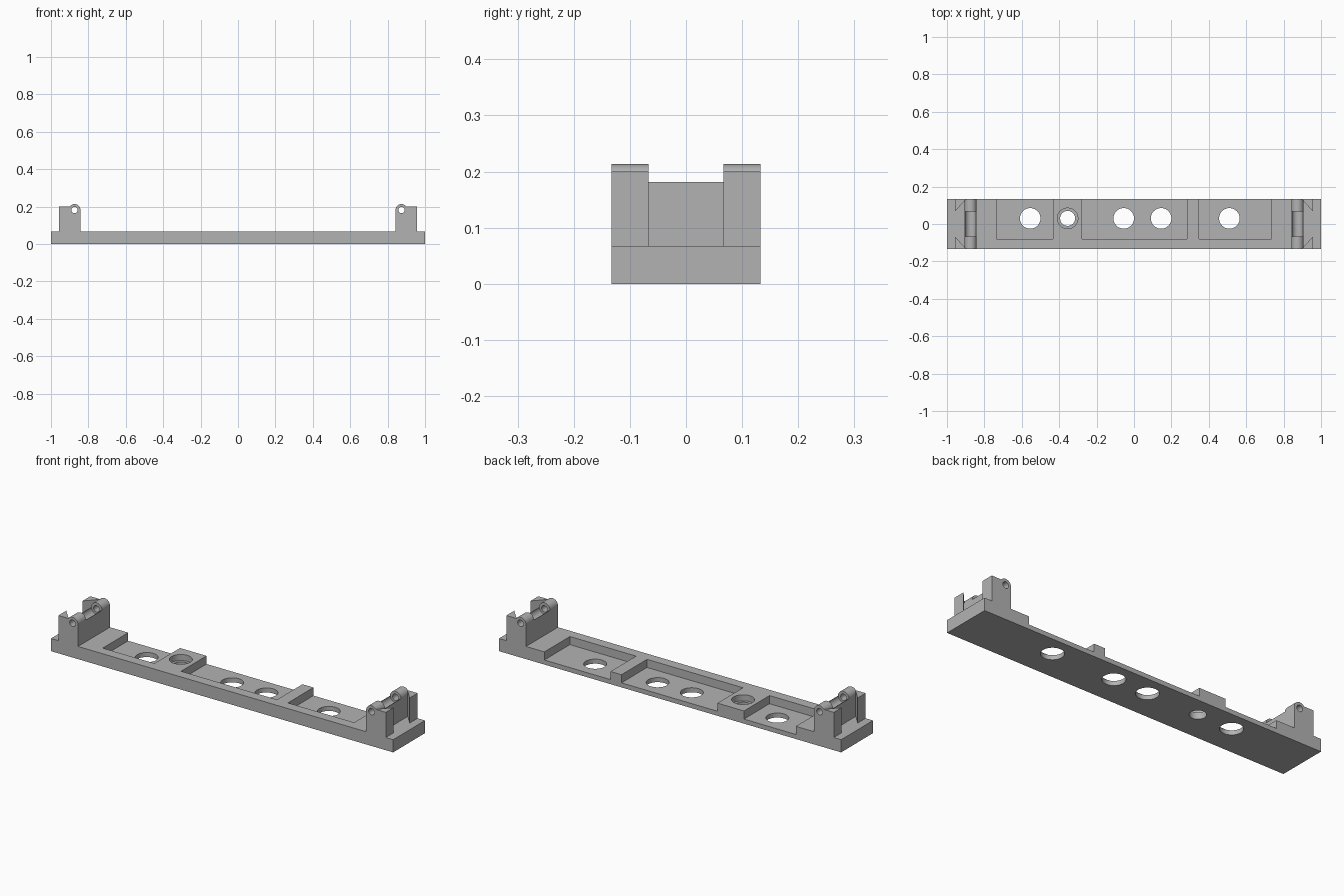
import bpy, bmesh, math

if "Cube" in bpy.data.objects:
    bpy.data.objects.remove(bpy.data.objects["Cube"])

grey = bpy.data.materials.new("plain grey")
grey.use_nodes = True
grey.diffuse_color = (0.45, 0.45, 0.45, 1)
grey.node_tree.nodes["Principled BSDF"].inputs["Base Color"].default_value = (0.45, 0.45, 0.45, 1)

HALF_Y, TOP = 0.133, 0.067          # plate half depth and thickness
FLOOR = 0.024                       # pocket floor height
HOLE_Y = 0.03
PIN_X, PIN_Z = 0.874, 0.181         # hinge axis
BARREL, GROOVE, BORE = 0.032, 0.029, 0.017


def prism(name, profile, start, end, axis):
    """Extrude a 2D profile: (x, y) along z, or (x, z) along y."""
    place = (lambda a, b, t: (a, b, t)) if axis == "z" else (lambda a, b, t: (a, t, b))
    bm = bmesh.new()
    face = bm.faces.new([bm.verts.new(place(a, b, start)) for a, b in profile])
    new = bmesh.ops.extrude_face_region(bm, geom=[face])["geom"]
    shift = place(0, 0, end - start)
    bmesh.ops.translate(bm, vec=shift, verts=[v for v in new if isinstance(v, bmesh.types.BMVert)])
    bmesh.ops.recalc_face_normals(bm, faces=bm.faces)
    mesh = bpy.data.meshes.new(name)
    bm.to_mesh(mesh)
    bm.free()
    obj = bpy.data.objects.new(name, mesh)
    bpy.context.collection.objects.link(obj)
    mesh.materials.append(grey)
    return obj


def arc(x, y, r, first, last, steps):
    angles = [math.radians(first + (last - first) * i / steps) for i in range(steps + 1)]
    return [(x + r * math.cos(a), y + r * math.sin(a)) for a in angles]


def circle(x, y, r):
    return arc(x, y, r, 0, 360, 48)[:-1]


def rect(x0, x1, y0, y1):
    return [(x0, y0), (x1, y0), (x1, y1), (x0, y1)]


def activate(obj):
    bpy.ops.object.select_all(action="DESELECT")
    obj.select_set(True)
    bpy.context.view_layer.objects.active = obj


def cut(obj, cutter):
    cutter.hide_render = True
    mod = obj.modifiers.new("cut", "BOOLEAN")
    mod.operation, mod.solver, mod.object = "DIFFERENCE", "EXACT", cutter
    activate(obj)
    bpy.ops.object.modifier_apply(modifier=mod.name)
    bpy.data.objects.remove(cutter)


def smooth(obj):
    activate(obj)
    bpy.ops.object.shade_smooth_by_angle(angle=math.radians(30))


# Base plate with pockets open to the back
plate = prism("base_plate", rect(-1, 1, -HALF_Y, HALF_Y), 0, TOP, "z")
for x0, x1 in ((-0.735, -0.432), (-0.277, 0.284), (0.348, 0.735)):
    cut(plate, prism("pocket_cutter", rect(x0, x1, -0.08, 0.2), FLOOR, 0.1, "z"))

# Round through holes, and one counterbored hole
for x in (-0.555, -0.055, 0.145, 0.51):
    cut(plate, prism("hole_cutter", circle(x, HOLE_Y, 0.055), -0.1, 0.2, "z"))
cut(plate, prism("bore_cutter", circle(-0.355, HOLE_Y, 0.04), -0.1, 0.2, "z"))
cut(plate, prism("counterbore_cutter", circle(-0.355, HOLE_Y, 0.055), 0.035, 0.2, "z"))
smooth(plate)

# Hinge towers at both ends
SINK = 0.06
for side, word in ((1, "left"), (-1, "right")):
    x = side * PIN_X
    lo, hi = x - BARREL, x + BARREL

    # Middle wall with a hollow for the mating barrel
    groove = arc(x, PIN_Z, GROOVE, 360, 180, 24)
    wall = [(lo, SINK), (hi, SINK), (hi, PIN_Z)] + groove + [(lo, PIN_Z)]
    smooth(prism(word + "_hinge_wall", wall, -0.067, 0.067, "y"))

    for s, place in ((-1, "front"), (1, "back")):
        # Round-topped knuckle with a pin bore
        outline = [(lo, SINK), (hi, SINK)] + arc(x, PIN_Z, BARREL, 0, 180, 24)
        knuckle = prism(f"{word}_{place}_knuckle", outline, s * 0.067, s * HALF_Y, "y")
        cut(knuckle, prism("pin_cutter", circle(x, PIN_Z, BORE), -0.2, 0.2, "y"))
        smooth(knuckle)

        # Triangular dovetail post on the outer corner
        post = [(side * 0.957, s * HALF_Y), (side * 0.957, s * 0.067), (side * 0.897, s * HALF_Y)]
        prism(f"{word}_{place}_dovetail_post", post, SINK, 0.2, "z")
